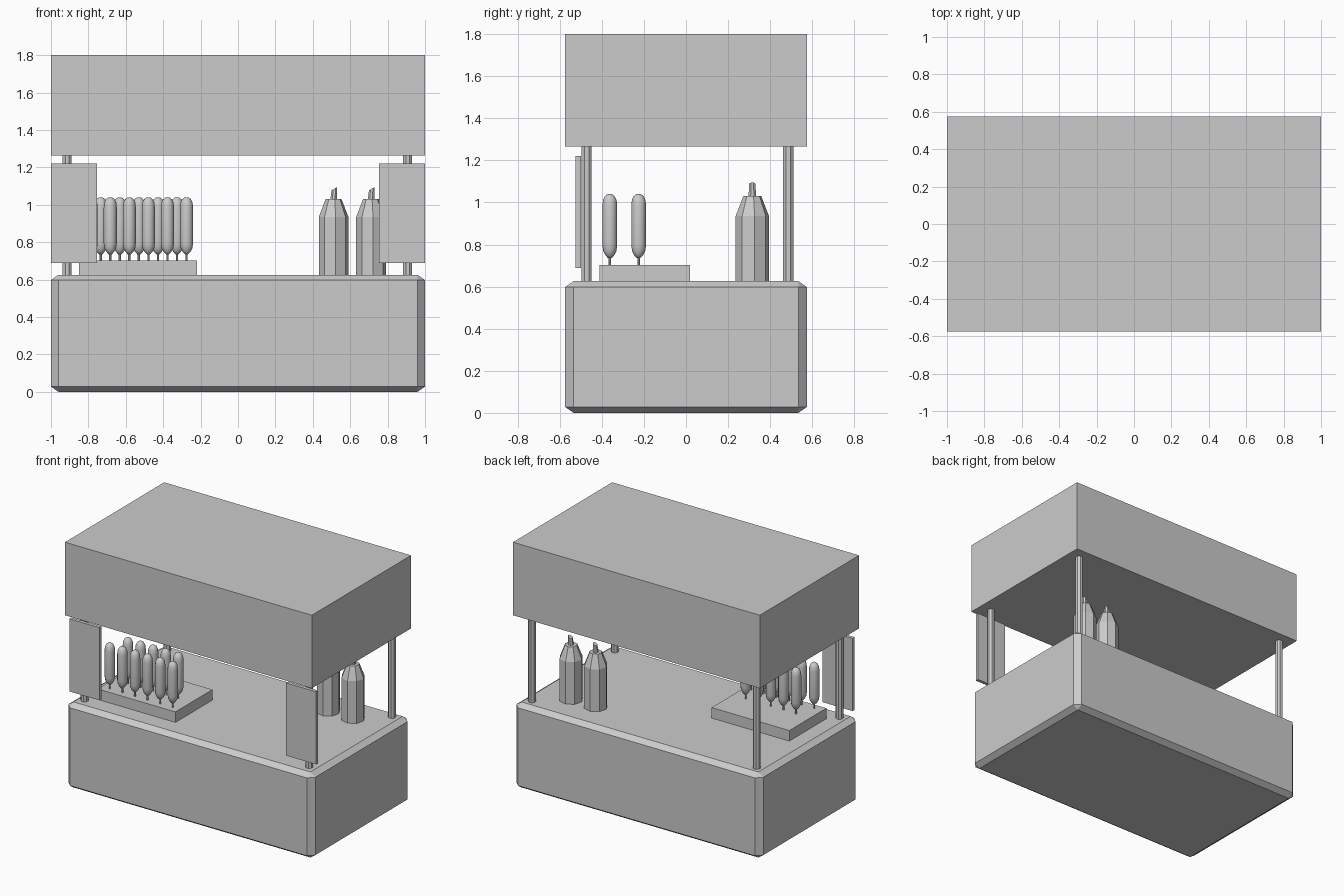
import bpy, bmesh, math
from mathutils import Matrix, Vector

if "Cube" in bpy.data.objects:
    bpy.data.objects.remove(bpy.data.objects["Cube"])


def finish(bm, name, smooth=False):
    bmesh.ops.recalc_face_normals(bm, faces=bm.faces)
    me = bpy.data.meshes.new(name)
    bm.to_mesh(me)
    bm.free()
    ob = bpy.data.objects.new(name, me)
    bpy.context.collection.objects.link(ob)
    if smooth:
        bpy.ops.object.select_all(action='DESELECT')
        ob.select_set(True)
        bpy.context.view_layer.objects.active = ob
        bpy.ops.object.shade_smooth_by_angle(angle=math.radians(50))
    return ob


def box(name, lo, hi, bevel=0.0, z_ratio=1.0):
    """Box from corner to corner; the chamfer height is bevel * z_ratio."""
    lo, hi = Vector(lo), Vector(hi)
    size = hi - lo
    bm = bmesh.new()
    bmesh.ops.create_cube(bm, size=1)
    bmesh.ops.scale(bm, vec=(size.x, size.y, size.z / z_ratio), verts=bm.verts)
    if bevel:
        bmesh.ops.bevel(bm, geom=bm.edges[:], offset=bevel, segments=1,
                        profile=0.5, affect='EDGES')
    bmesh.ops.scale(bm, vec=(1, 1, z_ratio), verts=bm.verts)
    bmesh.ops.translate(bm, vec=(lo + hi) / 2, verts=bm.verts)
    return finish(bm, name)


def lathe(name, x, y, profile, sides, turn=0.0, smooth=False, lean=None):
    """Stack of rings (radius, z); lean = (x shift, x slope) on the last ring."""
    bm = bmesh.new()
    rings = []
    for i, (r, z) in enumerate(profile):
        ring = []
        for k in range(sides):
            a = turn + 2 * math.pi * k / sides
            dx, dy = r * math.cos(a), r * math.sin(a)
            dz = 0.0
            if lean and i == len(profile) - 1:
                dz = dx * lean[1]
                dx += lean[0]
            ring.append(bm.verts.new((x + dx, y + dy, z + dz)))
        rings.append(ring)
    for a, b in zip(rings, rings[1:]):
        for k in range(sides):
            n = (k + 1) % sides
            bm.faces.new((a[k], a[n], b[n], b[k]))
    bm.faces.new(rings[0][::-1])
    bm.faces.new(rings[-1])
    return finish(bm, name, smooth)


COUNTER = 0.626
TRAY = 0.703

# Stall body and canopy
box("counter", (-1, -0.574, 0), (1, 0.574, COUNTER), bevel=0.04, z_ratio=0.7)
box("canopy", (-1, -0.574, 1.265), (1, 0.574, 1.8))

# Corner poles and front side panels
for x, side in ((-0.913, "left"), (0.907, "right")):
    for y, end in ((-0.472, "front"), (0.486, "back")):
        lathe(f"{end}_{side}_pole", x, y,
              [(0.026, COUNTER - 0.01), (0.026, 1.27)], 8, math.pi / 8)
box("left_panel", (-1, -0.524, 0.688), (-0.755, -0.5, 1.22))
box("right_panel", (0.755, -0.524, 0.688), (1, -0.5, 1.22))

# Tray with two staggered rows of sausages on sticks
box("tray", (-0.85, -0.41, COUNTER - 0.005), (-0.22, 0.018, TRAY))
sausage = [(0.008, 0.735), (0.021, 0.749), (0.031, 0.768), (0.035, 0.795),
           (0.035, 0.985), (0.032, 1.012), (0.023, 1.03), (0.010, 1.04)]
for row, (count, start, y) in enumerate(((6, -0.785, -0.362), (5, -0.734, -0.225))):
    for i in range(count):
        x = start + 0.102 * i
        lathe(f"stick_{row}_{i}", x, y, [(0.006, TRAY - 0.01), (0.006, 0.76)], 8)
        lathe(f"sausage_{row}_{i}", x, y, sausage, 12, smooth=True)

# Sauce bottles with slanted spouts
for i, x in enumerate((0.511, 0.711)):
    lathe(f"bottle_{i}", x, 0.315,
          [(0.08, COUNTER - 0.005), (0.08, 0.935), (0.043, 1.03)], 8, math.radians(8))
    lathe(f"spout_{i}", x, 0.315, [(0.02, 1.02), (0.016, 1.086)], 8,
          math.pi / 8, lean=(0.004, 0.55))
